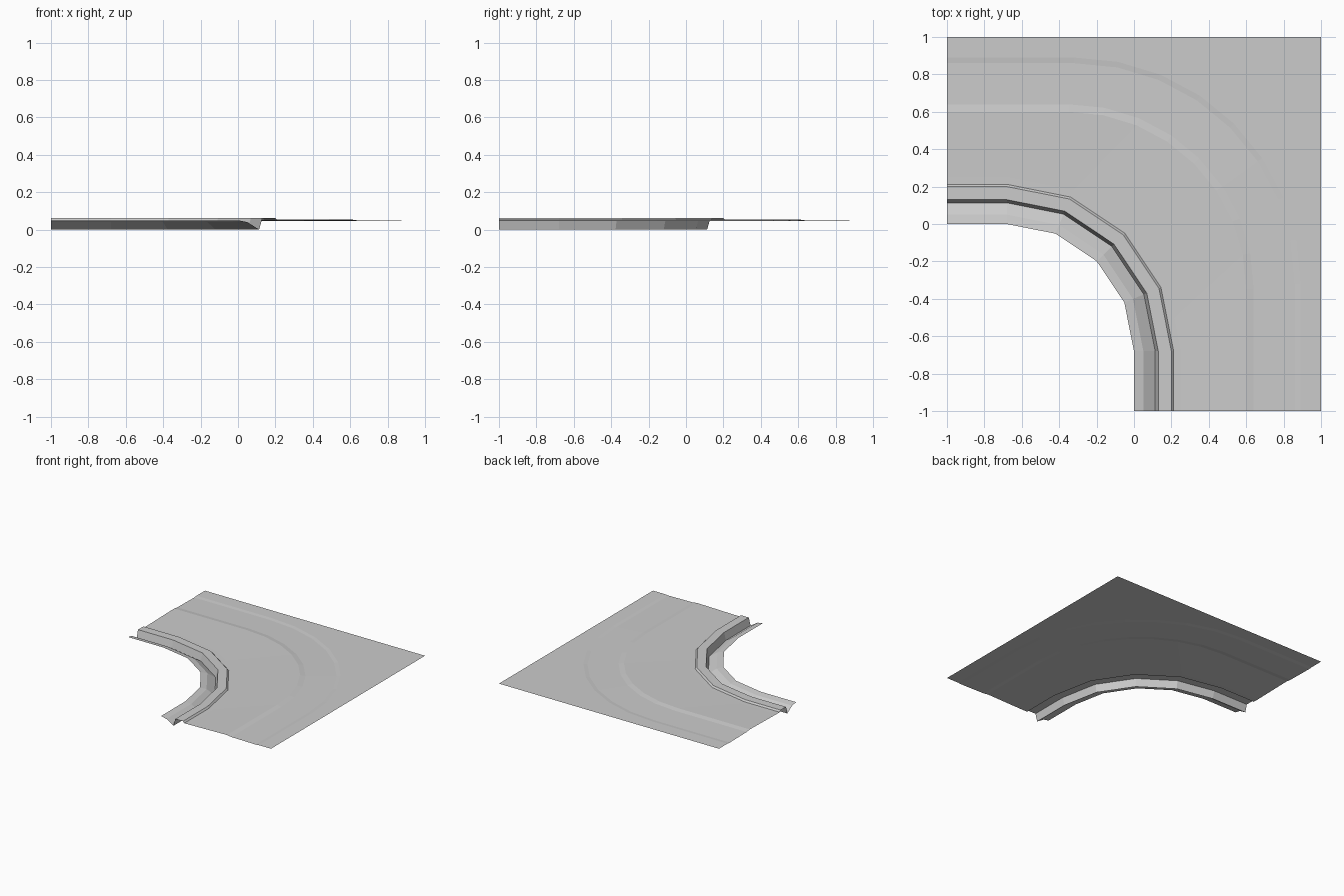
import bpy
import bmesh
import math
from mathutils import Vector

if "Cube" in bpy.data.objects:
    bpy.data.objects.remove(bpy.data.objects["Cube"], do_unlink=True)

grey = bpy.data.materials.new("light_grey")
grey.use_nodes = True
colour = (0.6, 0.6, 0.6, 1.0)
grey.diffuse_color = colour
bsdf = grey.node_tree.nodes["Principled BSDF"]
bsdf.inputs["Base Color"].default_value = colour
bsdf.inputs["Roughness"].default_value = 0.9


def ring(bend, edge, z, segments, split=False):
    """Quarter-turn line: straight run, arc around (bend, bend), straight run."""
    radius = edge - bend
    arc = []
    for i in range(segments + 1):
        a = math.pi / 2 * (1 - i / segments)
        arc.append(Vector((bend + radius * math.cos(a), bend + radius * math.sin(a), z)))
    if split:  # halve each chord so the line matches a finer neighbour
        fine = [arc[0]]
        for p, q in zip(arc, arc[1:]):
            fine += [(p + q) / 2, q]
        arc = fine
    return [Vector((-1, edge, z))] + arc + [Vector((edge, -1, z))]


def sheet(name, rings):
    """Join neighbouring lines with upward-facing faces."""
    bm = bmesh.new()
    rows = [[bm.verts.new(p) for p in r] for r in rings]
    for inner, outer in zip(rows, rows[1:]):
        for i in range(len(inner) - 1):
            bm.faces.new((inner[i], inner[i + 1], outer[i + 1], outer[i]))
    bmesh.ops.remove_doubles(bm, verts=bm.verts, dist=0.0001)
    mesh = bpy.data.meshes.new(name)
    bm.to_mesh(mesh)
    bm.free()
    mesh.materials.append(grey)
    obj = bpy.data.objects.new(name, mesh)
    bpy.context.collection.objects.link(obj)
    return obj


# Gutter lip, sloping gutter, kerb wall, kerb top and kerb step: (edge, height)
BEND = -0.68
kerb_profile = [(0.0, 0.05), (0.05, 0.04), (0.113, 0.0),
                (0.13, 0.061), (0.2, 0.061), (0.212, 0.048)]
sheet("kerb_and_gutter", [ring(BEND, e, z, 4) for e, z in kerb_profile])

# Carriageway with a slight crown, ending in a raised verge at the square corner
sheet("road_surface", [
    ring(BEND, 0.212, 0.048, 4, split=True),
    ring(BEND, 0.25, 0.048, 4, split=True),
    ring(-0.35, 0.6, 0.055, 8),
    ring(-0.35, 0.64, 0.049, 8),
    ring(-0.32, 0.86, 0.046, 8),
    ring(-0.32, 0.89, 0.049, 8),
    ring(1.0, 1.0, 0.049, 8),
])
